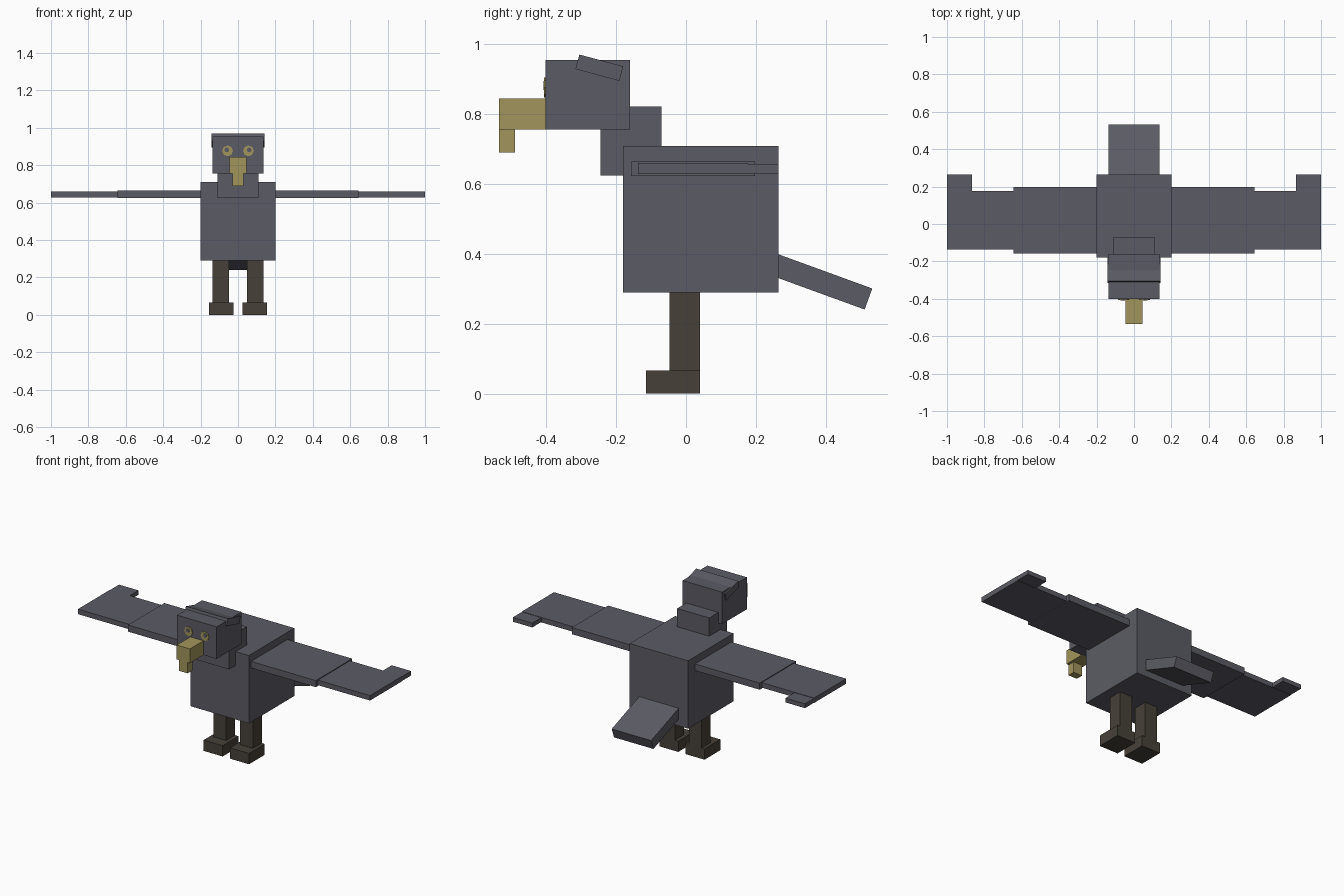
import bpy, math
from mathutils import Matrix

if "Cube" in bpy.data.objects:
    bpy.data.objects.remove(bpy.data.objects["Cube"])


def material(name, rgb):
    m = bpy.data.materials.new(name)
    m.diffuse_color = (*rgb, 1)
    m.use_nodes = True
    m.node_tree.nodes["Principled BSDF"].inputs["Base Color"].default_value = m.diffuse_color
    return m


GREY = material("slate_grey", (0.105, 0.105, 0.13))
YELLOW = material("dull_yellow", (0.36, 0.30, 0.105))
BROWN = material("dark_brown", (0.062, 0.052, 0.040))


def box(name, x, y, z, mat, tilt=0):
    """Box from (min, max) ranges, tilted about x around its own centre."""
    ranges = (x, y, z)
    bpy.ops.mesh.primitive_cube_add(size=1, location=[(a + b) / 2 for a, b in ranges])
    ob = bpy.context.object
    ob.name = name
    ob.data.transform(Matrix.Diagonal([b - a for a, b in ranges] + [1]))
    ob.rotation_euler.x = math.radians(tilt)
    ob.data.materials.append(mat)
    return ob


def disc(name, x, y, z, radius, depth, mat):
    """Flat eight-sided plate facing the front."""
    bpy.ops.mesh.primitive_cylinder_add(vertices=8, radius=radius, depth=depth,
                                        location=(x, y, z),
                                        rotation=(math.pi / 2, 0, 0))
    ob = bpy.context.object
    ob.name = name
    ob.data.materials.append(mat)


# Body, neck and head
box("body", (-0.2, 0.2), (-0.18, 0.265), (0.29, 0.71), GREY)
box("neck", (-0.11, 0.11), (-0.245, -0.07), (0.625, 0.823), GREY)
box("head", (-0.135, 0.135), (-0.402, -0.16), (0.757, 0.955), GREY)

# Brow plate sloping down to the back
box("brow", (-0.143, 0.143), (-0.313, -0.183), (0.912, 0.955), GREY, tilt=-15)

# Hooked beak
box("beak", (-0.045, 0.045), (-0.535, -0.40), (0.757, 0.845), YELLOW)
box("beak_hook", (-0.03, 0.03), (-0.535, -0.49), (0.69, 0.76), YELLOW)

# Tail sloping down from the back of the body
box("tail", (-0.135, 0.135), (0.212, 0.532), (0.294, 0.358), GREY, tilt=-20)

# Paired parts
for side, s in (("right", 1), ("left", -1)):
    def span(a, b):
        return tuple(sorted((s * a, s * b)))

    # Wing in three flat pieces
    box(f"wing_inner_{side}", span(0.19, 0.643), (-0.157, 0.198), (0.624, 0.665), GREY)
    box(f"wing_outer_{side}", span(0.63, 1.0), (-0.137, 0.177), (0.629, 0.660), GREY)
    box(f"wing_tip_{side}", span(0.867, 1.0), (0.17, 0.265), (0.631, 0.658), GREY)
    # Leg and foot
    box(f"leg_{side}", span(0.048, 0.135), (-0.047, 0.04), (0.06, 0.295), BROWN)
    box(f"foot_{side}", span(0.025, 0.155), (-0.114, 0.04), (0.0, 0.067), BROWN)
    # Eye with a small pupil
    disc(f"eye_{side}", s * 0.056, -0.403, 0.877, 0.029, 0.006, YELLOW)
    disc(f"pupil_{side}", s * 0.06, -0.405, 0.882, 0.013, 0.006, GREY)
